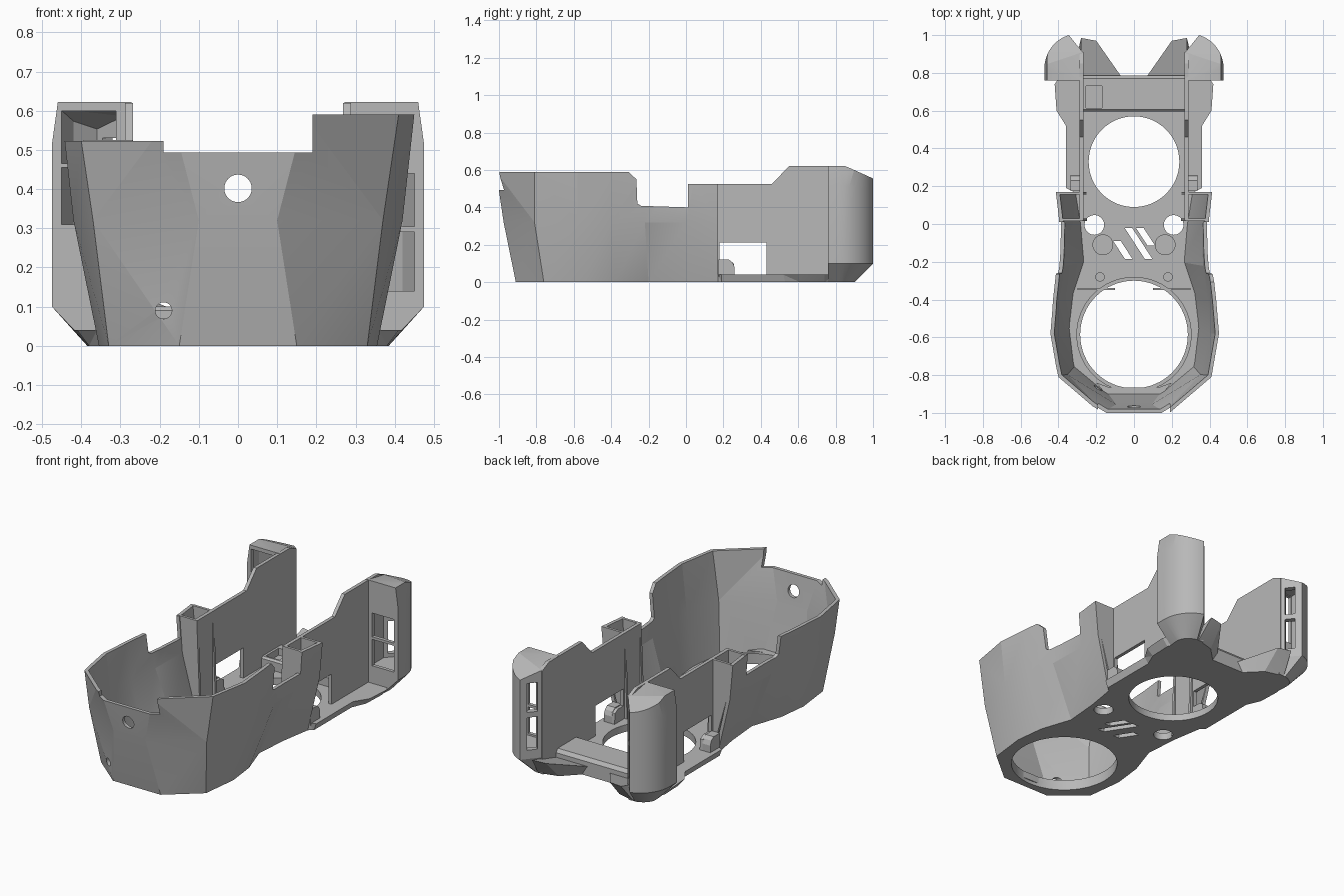
import bpy, bmesh, math
from mathutils import Vector

cube = bpy.data.objects.get("Cube")
if cube:
    bpy.data.objects.remove(cube)

grey = bpy.data.materials.new("mid_grey")
grey.use_nodes = True
grey.diffuse_color = (0.48, 0.48, 0.48, 1)
grey.node_tree.nodes["Principled BSDF"].inputs["Base Color"].default_value = (0.48, 0.48, 0.48, 1)


def loft(name, rows):
    """Skin closed rows of 3D points and cap both ends."""
    bm = bmesh.new()
    rings = [[bm.verts.new(p) for p in row] for row in rows]
    n = len(rings[0])
    for a, b in zip(rings, rings[1:]):
        for i in range(n):
            j = (i + 1) % n
            bm.faces.new((a[i], a[j], b[j], b[i]))
    bm.faces.new(rings[0][::-1])
    bm.faces.new(rings[-1])
    bm.normal_update()
    bmesh.ops.triangulate(bm, faces=bm.faces[:])
    bmesh.ops.recalc_face_normals(bm, faces=bm.faces[:])
    if bm.calc_volume(signed=True) < 0:
        bmesh.ops.reverse_faces(bm, faces=bm.faces[:])
    mesh = bpy.data.meshes.new(name)
    bm.to_mesh(mesh)
    bm.free()
    mesh.materials.append(grey)
    obj = bpy.data.objects.new(name, mesh)
    bpy.context.collection.objects.link(obj)
    return obj


def prism(name, pts, axis, lo, hi):
    """Extrude a 2D outline along one axis."""
    def place(p, d):
        return {"x": (d, *p), "y": (p[0], d, p[1]), "z": (*p, d)}[axis]
    return loft(name, [[place(p, d) for p in pts] for d in (lo, hi)])


def box(name, x0, x1, y0, y1, z0, z1):
    return prism(name, [(x0, y0), (x1, y0), (x1, y1), (x0, y1)], "z", z0, z1)


def arc(x, y, rx, ry, end, n):
    return [(x + rx * math.cos(end * i / n), y + ry * math.sin(end * i / n)) for i in range(n)]


def disc(name, x, y, r, lo, hi, axis="z", n=64):
    return prism(name, arc(x, y, r, r, 2 * math.pi, n), axis, lo, hi)


def cut(obj, *cutters):
    for c in cutters:
        mod = obj.modifiers.new("cut", "BOOLEAN")
        mod.operation, mod.solver, mod.object = "DIFFERENCE", "EXACT", c
        bpy.context.view_layer.objects.active = obj
        bpy.ops.object.modifier_apply(modifier=mod.name)
        bpy.data.objects.remove(c)


def mirrored(half):
    return [(-x, y) for x, y in reversed(half)] + half


def walled(path, t):
    """Open path plus its inward offset, as one closed outline."""
    pts = [Vector(p) for p in path]
    inner = []
    for i, p in enumerate(pts):
        sides = []
        for a, b in ((i - 1, i), (i, i + 1)):
            if a >= 0 and b < len(pts):
                d = (pts[b] - pts[a]).normalized()
                sides.append(Vector((-d.y, d.x)))
        m = sum(sides, Vector((0, 0))).normalized()
        if len(sides) == 1:
            m = Vector((-math.copysign(1, p.x), 0))
        inner.append(p + m * t / m.dot(sides[0]))
    return [tuple(p) for p in pts + inner[::-1]]


# Faceted front shell, open at the back
low = [(.15, -.91), (.33, -.76), (.355, -.55), (.335, -.38), (.275, -.2), (.292, 0), (.32, .17)]
mid = [(.10, -.975), (.37, -.81), (.42, -.58), (.41, -.4), (.385, -.22), (.38, 0), (.395, .17)]
top = [(.17, -1.015), (.41, -.81), (.45, -.58), (.435, -.4), (.415, -.22), (.40, 0), (.42, .17)]
shell = loft("front_shell", [[(x, y, z) for x, y in walled(mirrored(row), .02)]
                             for row, z in ((low, 0), (mid, .32), (top, .59))])
side_notch = [(-.31, .7), (-.31, .592), (-.265, .55), (-.26, .42), (-.24, .408),
              (.01, .4), (.01, .525), (.4, .525), (.4, .7)]
cut(shell,
    box("lip_cut", -.19, .19, -1.2, -.7, .493, .8),
    box("low_side_cut", -.7, -.1, -1.2, .4, .523, .8),
    prism("notch_cut", side_notch, "x", -.7, .7),
    disc("lens_cut", 0, .402, .035, -1.2, -.8, "y"),
    disc("port_cut", -.19, .09, .021, -1.2, -.6, "y"))

# Base plate with a chamfered rear edge and its openings
rear_low = [(.345, .19), (.345, .53), (.38, .61), (.385, .74), (.36, .8), (.09, .78)]
rear_top = [(.36, .19), (.36, .52), (.41, .6), (.42, .74), (.38, .8), (.09, .78)]
plate = loft("base_plate", [[(x, y, z) for x, y in mirrored(low + rear)]
                            for rear, z in ((rear_low, 0), (rear_top, .04))])
cutters = [disc("front_ring_cut", 0, -.585, .285, -.1, .1),
           disc("rear_ring_cut", 0, .33, .24, -.1, .1)]
for s in (-1, 1):
    cutters.append(disc("screw_cut", s * .21, -.005, .052, -.1, .1))
for k, y0, y1 in ((-.06, -.09, -.185), (0, -.02, -.185), (.06, -.02, -.115)):
    # Slanted vents
    slant = (y0 - y1) * .65
    cutters.append(prism("vent_cut", [(k - .05, y0), (k - .01, y0), (k - .01 + slant, y1),
                                      (k - .05 + slant, y1)], "z", -.1, .1))
cut(plate, *cutters)

# Raised rim around the front opening
rim = disc("front_ring_rim", 0, -.585, .305, .03, .06)
cut(rim, disc("rim_cut", 0, -.585, .285, 0, .1))

# Crossbar at the back with a shallow pocket, and ledge inside the nose
bar = prism("rear_crossbar", [(.595, 0), (.595, .09), (.605, .1), (.77, .1), (.785, .08),
                              (.785, 0)], "x", -.28, .28)
cut(bar, box("bar_pocket_cut", -.255, -.17, .615, .73, .06, .2))
prism("nose_ledge", [(-.15, -.9), (.15, -.9), (.2, -.84), (.13, -.865), (-.13, -.865),
                     (-.2, -.84)], "z", .02, .06)

wall_side = [(.02, 0), (.02, .525), (.46, .525), (.55, .62), (.85, .62), (.91, .593),
             (.91, .05), (.9, 0)]
panel = [(.25, 0), (.285, 0), (.375, .32), (.395, .525), (.27, .525)]
# Pod outlines: rounded outside, slanted face at the inner back corner
turn = math.radians(75)
pod_full = [(.272, .76), (.475, .76)] + arc(.3, .82, .175, .186, turn, 9) + [(.345, 1), (.272, .91)]
pod_foot = [(.272, .76), (.38, .76)] + arc(.29, .82, .095, .08, turn, 9) + [(.31, .9), (.272, .885)]
cavity = [(.292, .78), (.455, .78), (.455, .84), (.42, .92), (.36, .965), (.292, .892)]


def pod_row(pts, s, z, shrink=0.0, slope=0.0):
    return [(s * min(x, .475 - shrink), y, z - slope * max(0, y - .85)) for x, y in pts]


# Slot outline, square to the slanted pod face
along, out, centre = Vector((.63, .777)), Vector((-.777, .63)), Vector((.303, .948))
slot = [centre + along * a + out * b for a, b in ((-.028, -.045), (.028, -.045), (.028, .04), (-.028, .04))]

for s, side in ((1, "left"), (-1, "right")):
    # Thin upright wall with a see-through window
    wall = prism(side + "_rear_wall", wall_side, "x", s * .268, s * .288)
    window = [(.18, .115), (.23, .115), (.255, .1), (.26, .04), (.43, .04), (.43, .212), (.18, .212)]
    cut(wall, prism("window_cut", window, "x", s * .2, s * .35))

    # Square tube between wall and shell
    pts = [(s * x, z) for x, z in panel]
    prism(side + "_tube_front", pts, "y", .015, .03)
    prism(side + "_tube_back", pts, "y", .155, .17)

    # Hollow rear pod with rounded outside, tapered foot, front windows and back slots
    pod = loft(side + "_rear_pod", [pod_row(pod_foot, s, 0), pod_row(pod_full, s, .1),
                                    pod_row(pod_full, s, .515, 0, .1),
                                    pod_row(pod_full, s, .622, .015, .45)])
    cut(pod, loft("cavity_cut", [pod_row(cavity, s, .13), pod_row(cavity, s, .605, .02, .45)]))
    for z0, z1 in ((.14, .29), (.305, .44)) if s > 0 else ((.31, .455), (.465, .6)):
        cut(pod, box("pod_window_cut", s * .312, s * .45, .7, .8, z0, z1))
    for z0, z1 in ((.15, .335), (.365, .53)):
        cutter = prism("slot_cut", [(s * p.x, p.y) for p in slot], "z", z0, z1)
        cut(pod, cutter)

    # Sloped prong joining the crossbar to the pod
    prong_low = [(.09, .77), (.19, .87), (.30, .9), (.30, .77)]
    prong_top = [(.06, .77), (.2, .97), (.28, .985), (.28, .77)]
    loft(side + "_prong", [[(s * x, y, 0) for x, y in prong_low],
                           [(s * x, y, .05 + .3 * max(0, y - .78)) for x, y in prong_top]])

    # Bosses and clips on the floor
    disc(side + "_boss", s * .165, -.11, .055, .03, .06, n=32)
    disc(side + "_pin", s * .18, -.28, .025, .03, .07, n=24)
    box(side + "_floor_rib", s * .1, s * .3, -.35, -.34, .03, .055)
    prism(side + "_ledge_guide", [(.175, .03), (.26, .03), (.26, .08), (.25, .105), (.23, .12),
                                  (.175, .12)], "x", s * .285, s * .335)

# Smooth the round parts, keep the facets sharp
for obj in bpy.context.view_layer.objects:
    obj.select_set(obj.type == "MESH" and grey.name in obj.data.materials)
bpy.ops.object.shade_smooth_by_angle(angle=math.radians(12))
